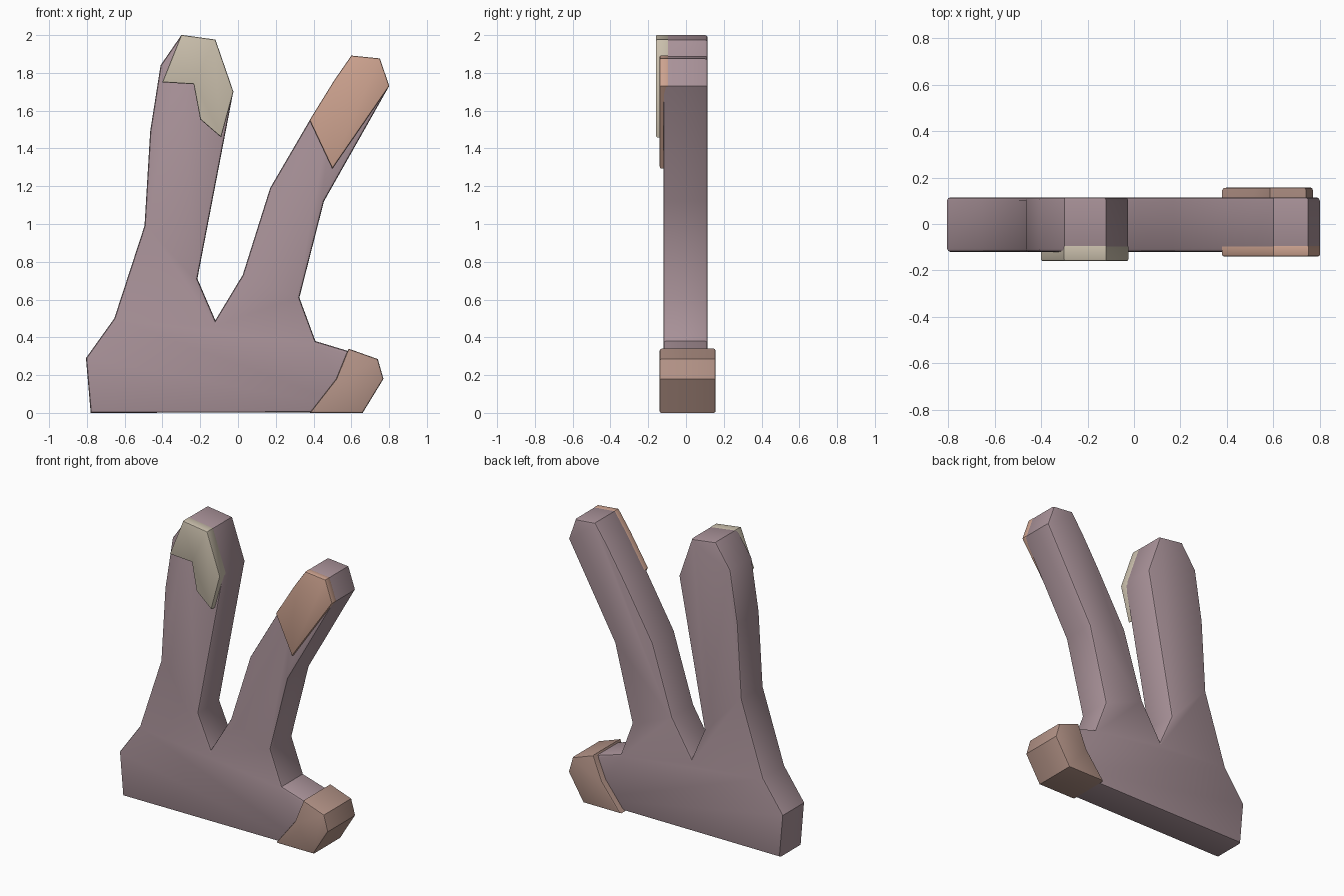
import bpy, bmesh

if "Cube" in bpy.data.objects:
    bpy.data.objects.remove(bpy.data.objects["Cube"])


def material(name, rgb):
    m = bpy.data.materials.new(name)
    m.diffuse_color = (*rgb, 1)
    m.use_nodes = True
    m.node_tree.nodes["Principled BSDF"].inputs["Base Color"].default_value = m.diffuse_color
    return m


def slab(name, outline, y0, y1, mat, bevel=0.014, grow=1.0):
    """Extrude an (x, z) outline from y0 to y1 and round its front and back rims."""
    cx = (min(p[0] for p in outline) + max(p[0] for p in outline)) / 2
    cz = (min(p[1] for p in outline) + max(p[1] for p in outline)) / 2
    bm = bmesh.new()
    front = bm.faces.new([bm.verts.new((cx + (x - cx) * grow, y0, cz + (z - cz) * grow))
                          for x, z in outline])
    ext = bmesh.ops.extrude_face_region(bm, geom=[front], use_keep_orig=True)["geom"]
    for v in ext:
        if isinstance(v, bmesh.types.BMVert):
            v.co.y = y1
    bmesh.ops.recalc_face_normals(bm, faces=bm.faces)
    rims = [e for e in bm.edges if abs(e.verts[0].co.y - e.verts[1].co.y) < 1e-5]
    bmesh.ops.bevel(bm, geom=rims, offset=bevel, offset_type='OFFSET', segments=2,
                    profile=0.5, affect='EDGES', clamp_overlap=True)
    mesh = bpy.data.meshes.new(name)
    bm.to_mesh(mesh)
    bm.free()
    ob = bpy.data.objects.new(name, mesh)
    bpy.context.collection.objects.link(ob)
    mesh.materials.append(mat)
    bpy.ops.object.select_all(action='DESELECT')
    ob.select_set(True)
    bpy.context.view_layer.objects.active = ob
    bpy.ops.object.shade_smooth_by_angle(angle=0.6)
    return ob


mauve = material("mauve", (0.40, 0.29, 0.32))
cream = material("cream", (0.60, 0.53, 0.42))
salmon = material("salmon", (0.62, 0.37, 0.28))
tan = material("tan", (0.45, 0.29, 0.24))

# forked body: base, tall left prong, leaning right prong, low toe
slab("forked_body", [
    (-0.78, 0), (-0.805, 0.29), (-0.655, 0.50), (-0.495, 0.99), (-0.465, 1.49),
    (-0.41, 1.84), (-0.30, 2.0), (-0.12, 1.975), (-0.025, 1.70), (-0.215, 0.71),
    (-0.12, 0.49), (0.025, 0.73), (0.17, 1.19), (0.38, 1.55), (0.51, 1.76),
    (0.60, 1.89), (0.75, 1.875), (0.80, 1.73), (0.455, 1.12), (0.325, 0.61),
    (0.41, 0.38), (0.575, 0.33), (0.735, 0.28), (0.765, 0.18), (0.655, 0.003)],
    -0.12, 0.115, mauve)

# plates capping the fronts of the two prongs
slab("left_tip_plate", [
    (-0.40, 1.75), (-0.30, 2.0), (-0.12, 1.975), (-0.025, 1.70), (-0.09, 1.46),
    (-0.20, 1.555), (-0.235, 1.74)], -0.16, -0.09, cream, 0.008, 1.005)
slab("right_tip_plate", [
    (0.38, 1.55), (0.51, 1.76), (0.60, 1.89), (0.75, 1.875), (0.80, 1.73),
    (0.50, 1.295)], -0.14, -0.09, salmon, 0.008, 1.005)

# cap wrapped around the toe
slab("toe_cap", [
    (0.38, 0), (0.52, 0.18), (0.585, 0.34), (0.74, 0.285), (0.77, 0.18),
    (0.66, 0)], -0.14, 0.157, tan, 0.010)
